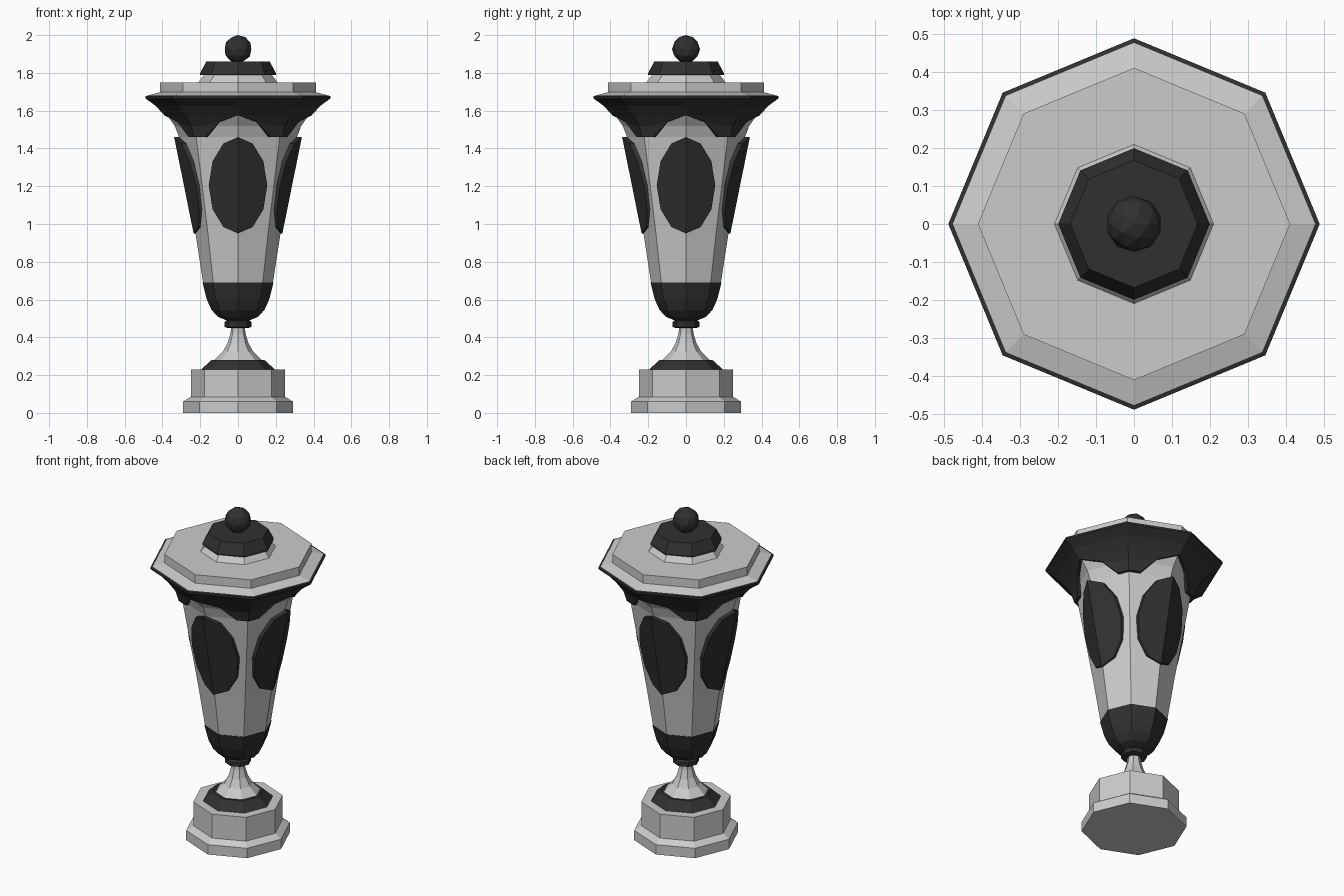
import bpy, bmesh, math
from mathutils import Vector

if "Cube" in bpy.data.objects:
    bpy.data.objects.remove(bpy.data.objects["Cube"])

SIDES = 8
STEP = 2 * math.pi / SIDES
dark = bpy.data.materials.new("dark_trim")
dark.diffuse_color = (0.03, 0.03, 0.03, 1)
dark.use_nodes = True
dark.node_tree.nodes["Principled BSDF"].inputs["Base Color"].default_value = dark.diffuse_color


def finish(name, bm, mat=None):
    bmesh.ops.remove_doubles(bm, verts=bm.verts, dist=1e-4)
    bmesh.ops.recalc_face_normals(bm, faces=bm.faces)
    mesh = bpy.data.meshes.new(name)
    bm.to_mesh(mesh)
    bm.free()
    ob = bpy.data.objects.new(name, mesh)
    bpy.context.collection.objects.link(ob)
    if mat:
        mesh.materials.append(mat)
    return ob


def corner(i, r, z):
    return Vector((r * math.cos(i * STEP), r * math.sin(i * STEP), z))


def turned(name, profile, mat=None):
    """Closed octagonal solid from an (r, z) profile, corners on the axes."""
    bm = bmesh.new()
    rings = [[bm.verts.new(corner(i, r, z)) for i in range(SIDES)] for r, z in profile]
    for a, b in zip(rings, rings[1:]):
        for i in range(SIDES):
            j = (i + 1) % SIDES
            bm.faces.new((a[i], a[j], b[j], b[i]))
    bm.faces.new(rings[0])
    bm.faces.new(rings[-1])
    return finish(name, bm, mat)


def lookup(profile, z):
    for (r0, z0), (r1, z1) in zip(profile, profile[1:]):
        if z <= z1:
            return r0 + (r1 - r0) * (z - z0) / (z1 - z0)
    return profile[-1][0]


# Foot and stem
turned("plinth", [(.29, 0), (.29, .06), (.25, .085), (.25, .23)])
turned("foot_band", [(.195, .23), (.14, .28)], dark)
turned("stem", [(.125, .28), (.08, .325), (.055, .37), (.04, .42), (.036, .455)])
turned("stem_collar", [(.055, .45), (.072, .455), (.072, .48), (.055, .495)], dark)

# Cup
turned("cup_bottom", [(.06, .49), (.105, .508), (.14, .545), (.165, .60), (.188, .69)], dark)
BODY = [(.185, .69), (.225, .95), (.312, 1.46), (.335, 1.52), (.378, 1.58), (.43, 1.625)]
turned("cup_body", BODY)

# Flared rim with scalloped lower edge: low at the diagonal corners, high on the axes
FLARE = [(.332, 1.46), (.35, 1.52), (.39, 1.575), (.435, 1.625), (.49, 1.665)]
SCALLOP = [(0, 1.575), (.4, 1.54), (.73, 1.46), (1, 1.46)]
bm = bmesh.new()
for axis in range(0, SIDES, 2):
    for side in (-1, 1):
        columns = []
        for f, low in SCALLOP:
            path = [(lookup(BODY, low), low)]
            levels = [low, max(low, 1.52), 1.575, 1.625, 1.665]
            path += [(lookup(FLARE, z), z) for z in levels]
            path += [(.49, 1.677), (.478, 1.68)]
            columns.append([bm.verts.new(corner(axis, r, z).lerp(corner(axis + side, r, z), f))
                            for r, z in path])
        for a, b in zip(columns, columns[1:]):
            for k in range(len(a) - 1):
                bm.faces.new((a[k], b[k], b[k + 1], a[k + 1]))
bmesh.ops.dissolve_degenerate(bm, edges=bm.edges, dist=1e-5)
finish("scalloped_rim", bm, dark)

# Oval medallions folded over the four axis corners
OVAL = [(.235, .95), (.338, 1.46)]
bm = bmesh.new()
N = 6
for axis in range(0, SIDES, 2):
    ca, sa = math.cos(axis * STEP), math.sin(axis * STEP)
    for side in (-1, 1):
        def place(t, z, inset):
            x = lookup(OVAL, z) - inset - t * math.tan(STEP / 2)
            y = side * t
            return bm.verts.new((x * ca - y * sa, x * sa + y * ca, z))
        pts = [(.155 * math.sin(math.pi * k / N), 1.205 - .255 * math.cos(math.pi * k / N))
               for k in range(N + 1)]
        outer = [place(t, z, 0) for t, z in pts]
        inner = [place(t, z, .03) for t, z in pts]
        bm.faces.new(outer)
        for k in range(N):
            bm.faces.new((outer[k], outer[k + 1], inner[k + 1], inner[k]))
finish("oval_medallions", bm, dark)

# Lid and knob
turned("lid", [(.478, 1.675), (.478, 1.68), (.412, 1.698), (.412, 1.75)])
turned("lid_neck", [(.21, 1.75), (.17, 1.80)])
turned("lid_cap", [(.20, 1.79), (.20, 1.80), (.168, 1.86)], dark)
bm = bmesh.new()
bmesh.ops.create_icosphere(bm, subdivisions=2, radius=.074)
bmesh.ops.translate(bm, verts=bm.verts, vec=(0, 0, 1.926))
finish("lid_knob", bm, dark)
